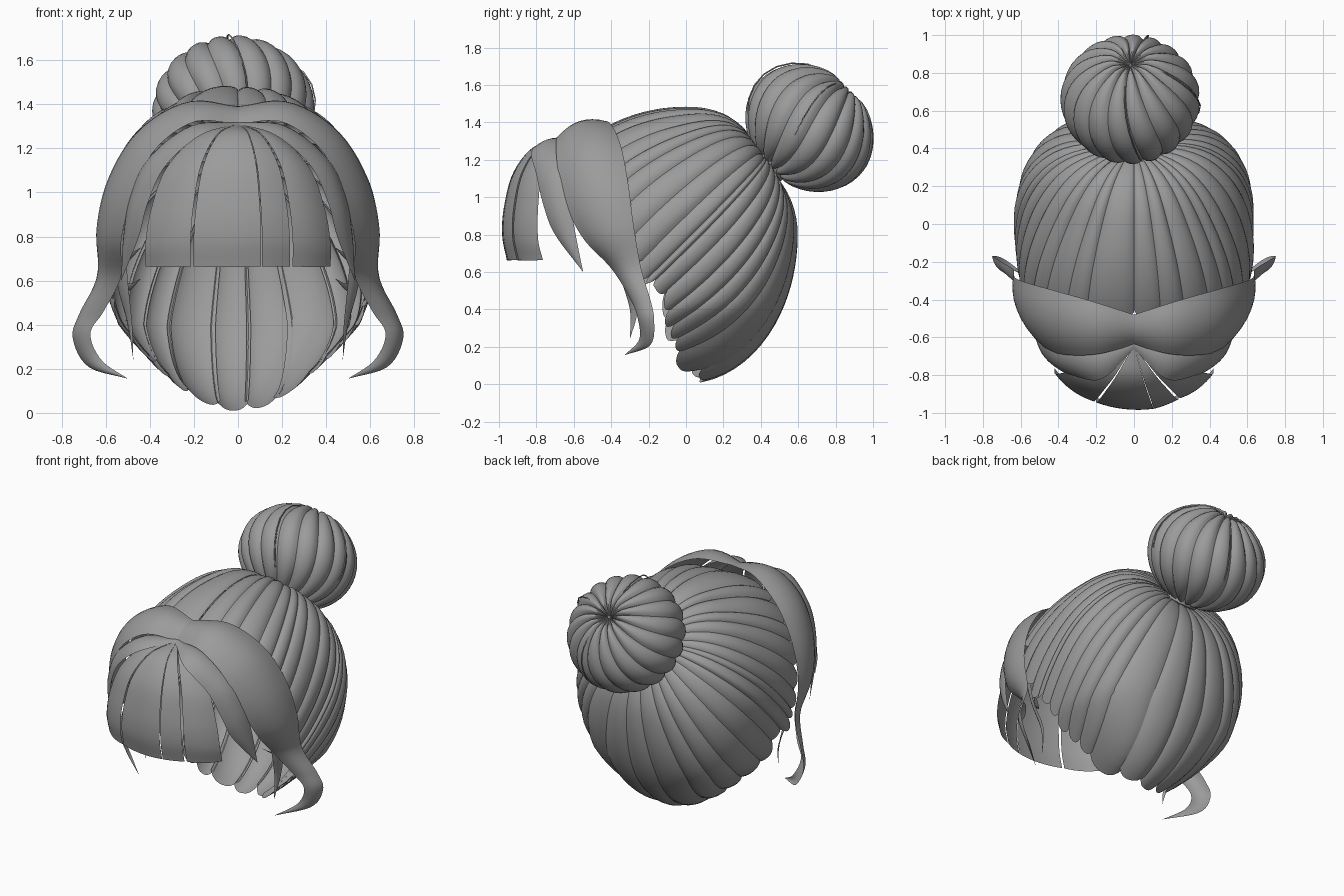
import bpy, bmesh, math, random
from mathutils import Vector

if "Cube" in bpy.data.objects:
    bpy.data.objects.remove(bpy.data.objects["Cube"])

random.seed(4)
hair = bpy.data.materials.new("grey_hair")
hair.diffuse_color = (0.33, 0.33, 0.33, 1)
hair.use_nodes = True
hair.node_tree.nodes["Principled BSDF"].inputs["Base Color"].default_value = hair.diffuse_color


def finish(name, bm, angle=32):
    me = bpy.data.meshes.new(name)
    bm.to_mesh(me)
    bm.free()
    me.materials.append(hair)
    ob = bpy.data.objects.new(name, me)
    bpy.context.collection.objects.link(ob)
    bpy.ops.object.select_all(action='DESELECT')
    ob.select_set(True)
    bpy.context.view_layer.objects.active = ob
    bpy.ops.object.shade_smooth_by_angle(angle=math.radians(angle))
    return ob


def grid(bm, rows, center):
    """Add a sheet of quads whose faces point away from center."""
    vs = [[bm.verts.new(p) for p in r] for r in rows]
    for a, b in zip(vs, vs[1:]):
        for i in range(len(a) - 1):
            f = bm.faces.new((a[i], a[i + 1], b[i + 1], b[i]))
            f.normal_update()
            if f.normal.dot(f.calc_center_median() - center) < 0:
                f.normal_flip()


def spline(pts, t):
    """Smooth curve through pts, t from 0 to 1."""
    pts = [Vector(p) for p in pts]
    x = min(max(t, 0), 1) * (len(pts) - 1)
    i = min(int(x), len(pts) - 2)
    u = x - i
    b, c = pts[i], pts[i + 1]
    a = pts[i - 1] if i else b * 2 - c
    d = pts[i + 2] if i + 2 < len(pts) else c * 2 - b
    return 0.5 * (2 * b + (c - a) * u + (2 * a - 5 * b + 4 * c - d) * u * u
                  + (3 * b - a - 3 * c + d) * u ** 3)


HEAD = Vector((0, -0.2, 0.75))


def ribbon(name, edge_a, edge_b, bulge=0.2, mirror=False, n=30, m=8):
    """Lock of hair between two edge curves, rounded outwards."""
    rows = []
    for j in range(n + 1):
        t = j / n
        a, b = spline(edge_a, t), spline(edge_b, t)
        along = (spline(edge_a, t + .02) + spline(edge_b, t + .02)
                 - spline(edge_a, t - .02) - spline(edge_b, t - .02))
        nor = (b - a).cross(along)
        nor = nor.normalized() if nor.length > 1e-9 else Vector((0, 0, 0))
        if nor.dot((a + b) / 2 - HEAD) < 0:
            nor = -nor
        h = bulge * (b - a).length
        rows.append([a.lerp(b, i / m) + nor * h * (1 - (2 * i / m - 1) ** 2)
                     for i in range(m + 1)])
    for s, side in ((1, "right"), (-1, "left")) if mirror else ((1, ""),):
        bm = bmesh.new()
        grid(bm, [[Vector((p.x * s, p.y, p.z)) for p in r] for r in rows], HEAD)
        bmesh.ops.remove_doubles(bm, verts=bm.verts, dist=1e-4)
        finish((name + "_" + side).strip("_"), bm)


# Swept-back hair: strands run from the tie over the skull to the hairline
C = Vector((0, 0, 0.8))
TIE = Vector((0, 0.42, 0.42)).normalized()
half = [(0, -.5, 1.34), (.3, -.46, 1.3), (.5, -.38, 1.12), (.58, -.33, .9),
        (.6, -.3, .7), (.59, -.25, .55), (.58, -.14, .53), (.53, -.11, .32),
        (.4, -.06, .15), (.2, .02, .07), (0, .1, 0)]
rim = half + [(-x, y, z) for x, y, z in half[-2::-1]]


def skull(d, inset):
    b = 0.6 if d.y > 0 else 0.8
    c = 0.69 if d.z > 0 else 0.8
    q = (abs(d.x / .64) ** 2.5 + abs(d.y / b) ** 2.5) ** 0.8 + (d.z / c) ** 2
    p = C + d * (q ** -0.5 - inset)
    p.x *= 1 - 0.25 * min(max((0.4 - p.z) / 0.4, 0), 1)
    return p


bm = bmesh.new()
cuts = [0]
while cuts[-1] < 1:
    cuts.append(cuts[-1] + random.uniform(.018, .044))
cuts = [c / cuts[-1] for c in cuts]
for t0, t1 in zip(cuts, cuts[1:]):
    lift, reach = random.uniform(0, .012), random.uniform(-.02, .02)
    pad = (t1 - t0) * .06
    rows = []
    for j in range(25):
        row = []
        for i in range(9):
            f = abs(2 * i / 8 - 1)
            end = spline(rim, t0 - pad + (t1 - t0 + 2 * pad) * i / 8) - C
            s = .1 + .9 * j / 24 * (1 + reach - .03 * f ** 3)
            d = TIE.slerp(end.normalized(), s)
            pull = .09 * max(0, 1 - s / .35) ** 2
            row.append(skull(d, lift + pull + .022 * min(1, s * 2) * f ** 2.5))
        rows.append(row)
    grid(bm, rows, C)
finish("swept_back_hair", bm)

# Bun: lobed ball on a tilted axis
AX = Vector((0, 1, 1)).normalized()
UP = Vector((0, -1, 1)).normalized()
X = Vector((1, 0, 0))
BUN = Vector((-.02, .66, 1.37))
LOBES, SUB = 17, 6


def bun_point(phi, th, inset=0):
    r = (.37 - inset) * math.sin(phi)
    h = (.315 - inset) * math.cos(phi)
    h -= math.copysign(.05, h) * math.exp(-(r / .07) ** 2)
    th += .25 * math.cos(phi)
    return BUN + AX * h + (X * math.cos(th) + UP * math.sin(th)) * r


bm = bmesh.new()
rows = []
for j in range(25):
    phi = math.pi * (.01 + .98 * j / 24)
    rows.append([bun_point(phi, 2 * math.pi * i / (LOBES * SUB),
                           .022 * abs(2 * (i % SUB) / SUB - 1) ** 2.5)
                 for i in range(LOBES * SUB + 1)])
grid(bm, rows, BUN)
bmesh.ops.remove_doubles(bm, verts=bm.verts, dist=1e-5)
finish("bun", bm)

# Tie: short rounded band between bun and head
bm = bmesh.new()
rows = [[Vector((0, .455, 1.19)) + AX * h
         + (X * math.cos(a * math.pi / 12) + UP * math.sin(a * math.pi / 12)) * r
         for a in range(25)]
        for h, r in ((-.05, .09), (-.035, .11), (0, .115), (.035, .11), (.06, .09))]
grid(bm, rows, Vector((0, .455, 1.19)))
bmesh.ops.remove_doubles(bm, verts=bm.verts, dist=1e-5)
finish("hair_tie", bm)

# Loose wisps standing off the bun
for k, (th, p0, p1) in enumerate(((1.5, .5, 2.2), (.15, .35, 2.0), (-1.4, .5, 1.7))):
    cu = bpy.data.curves.new("bun_wisp", 'CURVE')
    cu.dimensions = '3D'
    cu.bevel_depth = .004
    cu.bevel_resolution = 0
    sp = cu.splines.new('POLY')
    sp.points.add(7)
    for i, pt in enumerate(sp.points):
        f = i / 7
        off = -.018 * math.sin(math.pi * f) ** .5 + .01
        pt.co = (*bun_point(p0 + (p1 - p0) * f, th, off), 1)
    cu.materials.append(hair)
    bpy.context.collection.objects.link(bpy.data.objects.new("bun_wisp_%d" % k, cu))

# Blunt fringe: panels fanning out from the parting
profile = [(.05, -.66, 1.31), (.45, -.82, 1.265), (.78, -.93, 1.13),
           (.94, -.98, .95), (1, -.99, .8), (1, -.965, .665)]


def fringe_edge(u):
    return [(.42 * u * w, y + .2 * u * u * w, z - .03 * u * u * w * (z > .7))
            for w, y, z in profile]


for k, (u0, u1, b) in enumerate(((-1, -.51, .08), (-.48, .25, .06),
                                 (.26, .56, .03), (.59, 1, .08))):
    ribbon("fringe_panel_%d" % k, fringe_edge(u0), fringe_edge(u1), b)

# Tapered locks beside the fringe
ribbon("cheek_lock",
       [(0, -.66, 1.31), (.17, -.82, 1.26), (.33, -.8, 1.12), (.41, -.76, .95),
        (.45, -.7, .8), (.53, -.55, .6)],
       [(0, -.61, 1.31), (.22, -.64, 1.29), (.41, -.64, 1.15), (.49, -.62, .98),
        (.52, -.59, .8), (.53, -.55, .6)], .15, True)

# Large side locks that curl inwards at the tip
ribbon("side_lock",
       [(0, -.64, 1.31), (.2, -.69, 1.32), (.38, -.69, 1.19), (.48, -.65, .98),
        (.53, -.55, .78), (.53, -.40, .62), (.61, -.30, .46), (.67, -.26, .36),
        (.62, -.25, .24), (.5, -.33, .155)],
       [(0, -.48, 1.39), (.22, -.41, 1.40), (.43, -.35, 1.28), (.57, -.31, 1.08),
        (.635, -.28, .85), (.64, -.24, .62), (.72, -.19, .45), (.75, -.17, .34),
        (.68, -.19, .21), (.5, -.33, .155)], .16, True, 48)

# Thin strands hanging behind the side locks
ribbon("thin_strand",
       [(.52, -.42, .85), (.5, -.36, .6), (.48, -.3, .4), (.475, -.3, .24)],
       [(.56, -.32, .85), (.55, -.3, .6), (.5, -.26, .4), (.475, -.3, .24)],
       .15, True, 12, 4)
for z in (.72, .58):
    ribbon("small_flick",
           [(.55, -.3, z + .1), (.5, -.34, z + .01), (.44, -.38, z + .03)],
           [(.55, -.26, z), (.5, -.3, z - .03), (.44, -.38, z + .03)],
           .1, True, 8, 4)
